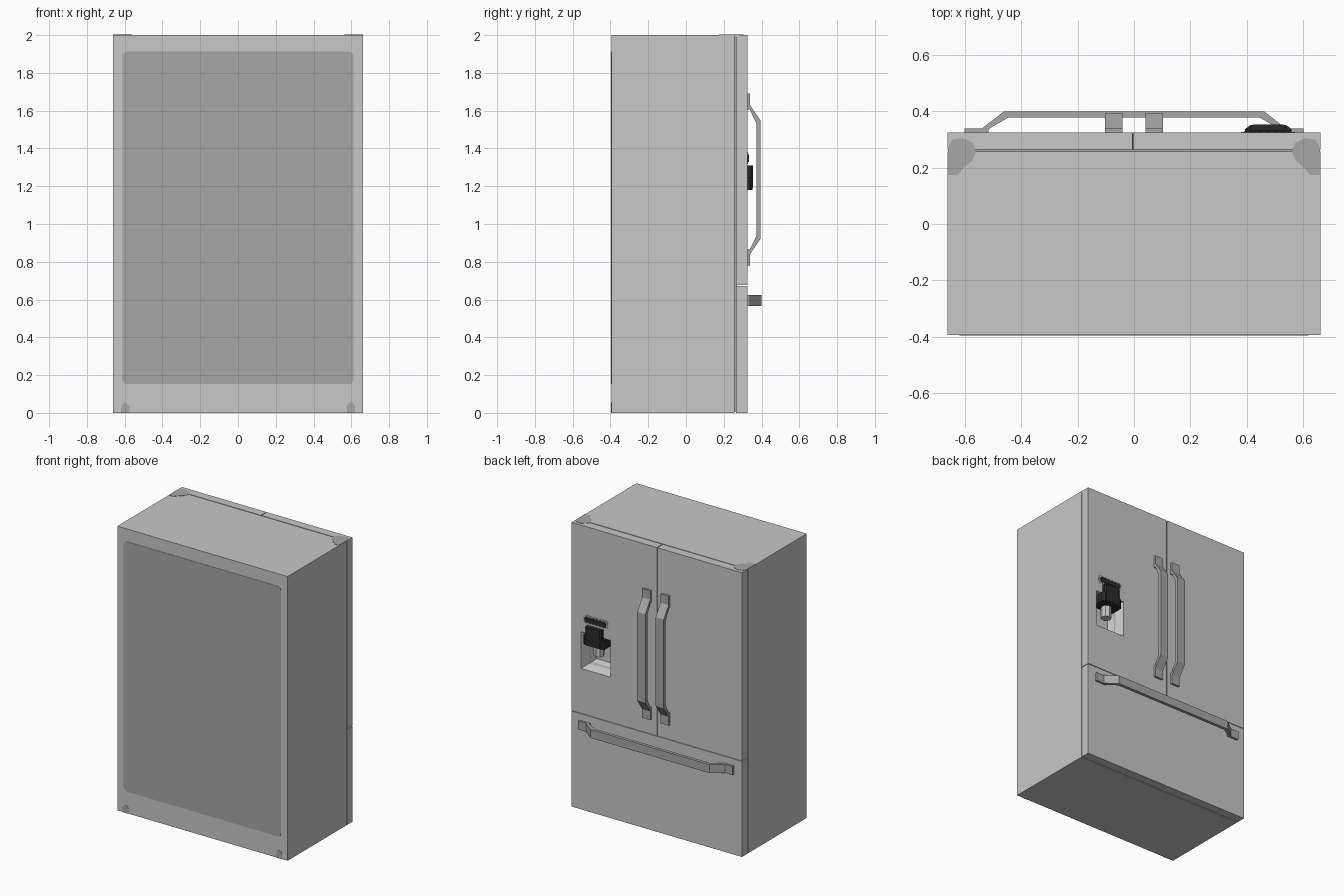
import bpy, bmesh, math
from mathutils import Vector

if "Cube" in bpy.data.objects:
    bpy.data.objects.remove(bpy.data.objects["Cube"])


def material(name, v):
    m = bpy.data.materials.new(name)
    m.diffuse_color = (v, v, v, 1)
    m.use_nodes = True
    m.node_tree.nodes["Principled BSDF"].inputs["Base Color"].default_value = m.diffuse_color
    return m


LIGHT = material("light grey steel", 0.58)
MID = material("mid grey", 0.39)
BLACK = material("black plastic", 0.022)


def finish(name, bm, mat):
    bmesh.ops.recalc_face_normals(bm, faces=bm.faces)
    me = bpy.data.meshes.new(name)
    bm.to_mesh(me)
    bm.free()
    me.materials.append(mat)
    ob = bpy.data.objects.new(name, me)
    bpy.context.collection.objects.link(ob)
    return ob


def prism(name, pts, axis, lo, hi, mat):
    """Extrude a 2D outline along an axis; the outline uses the other two axes in order."""
    bm = bmesh.new()

    def ring(d):
        out = []
        for p in pts:
            co = list(p)
            co.insert(axis, d)
            out.append(bm.verts.new(co))
        return out
    a, b = ring(lo), ring(hi)
    bm.faces.new(a)
    bm.faces.new(b)
    n = len(pts)
    for i in range(n):
        j = (i + 1) % n
        bm.faces.new((a[i], a[j], b[j], b[i]))
    return finish(name, bm, mat)


def box(name, x0, x1, y0, y1, z0, z1, mat):
    return prism(name, [(x0, y0), (x1, y0), (x1, y1), (x0, y1)], 2, z0, z1, mat)


def rounded(x0, x1, z0, z1, r, n=5):
    pts = []
    corners = ((x1 - r, z1 - r), (x0 + r, z1 - r), (x0 + r, z0 + r), (x1 - r, z0 + r))
    for k, (cx, cz) in enumerate(corners):
        for i in range(n):
            a = math.pi / 2 * (k + i / (n - 1))
            pts.append((cx + r * math.cos(a), cz + r * math.sin(a)))
    return pts


def bar_profile(c, half, bar, y_out):
    """Handle outline: mounting pads, sloped legs and raised bar, mirrored about c."""
    side = [(bar - 0.015, y_out - 0.022), (half - 0.085, 0.338), (half - 0.085, 0.324),
            (half, 0.324), (half, 0.34), (half - 0.062, 0.34), (bar, y_out)]
    return [(c + u, y) for u, y in side] + [(c - u, y) for u, y in reversed(side)]


W, BACK, FRONT = 0.663, -0.395, 0.325

# Cabinet, door seal, doors and freezer drawer
cabinet = box("cabinet", -W, W, BACK, 0.258, 0, 2, LIGHT)
seal = box("door_seal", -W + 0.008, W - 0.008, 0.25, 0.27, 0.008, 1.99, MID)
box("left_door", -W, -0.007, 0.264, FRONT, 0.676, 2, LIGHT)
right_door = box("right_door", -0.001, W, 0.264, FRONT, 0.676, 2, LIGHT)
box("freezer_drawer", -W, W, 0.264, FRONT, 0, 0.672, LIGHT)
box("door_gap_strip", -0.007, -0.001, 0.264, 0.321, 0.676, 1.998, BLACK)

# Tapered dispenser niche cut through door and seal into the cabinet
bm = bmesh.new()
for y, x0, x1, z0, z1 in ((0.35, 0.35, 0.60, 0.983, 1.25), (0.215, 0.405, 0.545, 1.03, 1.25)):
    for x in (x0, x1):
        for z in (z0, z1):
            bm.verts.new((x, y, z))
bmesh.ops.convex_hull(bm, input=bm.verts)
cutter = finish("niche_cutter", bm, LIGHT)
cutter.hide_render = True
for ob in (cabinet, seal, right_door):
    mod = ob.modifiers.new("niche", 'BOOLEAN')
    mod.operation = 'DIFFERENCE'
    mod.solver = 'EXACT'
    mod.object = cutter
    bpy.context.view_layer.objects.active = ob
    bpy.ops.object.modifier_apply(modifier=mod.name)
bpy.data.objects.remove(cutter)

# Dispenser head, wider lower collar and spout
prism("dispenser_head", [(0.415, 0.23), (0.54, 0.23), (0.54, 0.345), (0.53, 0.354),
                         (0.425, 0.354), (0.415, 0.345)], 2, 1.19, 1.31, BLACK)
prism("dispenser_collar", [(0.395, 0.25), (0.56, 0.25), (0.56, 0.338), (0.54, 0.352),
                           (0.415, 0.352), (0.395, 0.338)], 2, 1.18, 1.245, BLACK)
spout = [(0.477 + 0.035 * math.cos(math.pi * i / 4), 0.285 + 0.035 * math.sin(math.pi * i / 4))
         for i in range(8)]
prism("dispenser_spout", spout, 2, 1.10, 1.185, LIGHT)

# Control panel with a row of buttons
prism("control_plate", rounded(0.38, 0.573, 1.318, 1.378, 0.02), 1, 0.32, 0.327, MID)
for i in range(6):
    cx = 0.41 + i * 0.0268
    pts = [(cx + 0.0165 * math.cos(math.pi * k / 5), 1.348 + 0.021 * math.sin(math.pi * k / 5))
           for k in range(10)]
    prism("control_button", pts, 1, 0.32, 0.333, BLACK)

# Handles
for s, side in ((-1, "left"), (1, "right")):
    pts = [(y, z) for z, y in bar_profile(1.235, 0.455, 0.312, 0.395)]
    lo, hi = sorted((s * 0.04, s * 0.103))
    prism(side + "_door_handle", pts, 0, lo, hi, MID)
prism("drawer_handle", bar_profile(0, 0.602, 0.463, 0.40), 2, 0.565, 0.625, MID)

# Rear panel
prism("rear_panel", rounded(-0.612, 0.612, 0.152, 1.912, 0.025), 1, BACK - 0.002, BACK + 0.01, MID)

# Hinge covers on top and foot covers at the rear
for s, side in ((-1, "left"), (1, "right")):
    hinge = [(0.662, 0.175), (0.625, 0.175), (0.605, 0.20), (0.575, 0.225), (0.56, 0.26),
             (0.575, 0.29), (0.61, 0.305), (0.645, 0.30), (0.662, 0.27)]
    prism(side + "_hinge_cover", [(s * x, y) for x, y in hinge], 2, 1.99, 2.002, MID)
    foot = [(0.575, 0), (0.575, 0.035), (0.59, 0.055), (0.605, 0.055), (0.62, 0.035), (0.62, 0)]
    prism(side + "_foot_cover", [(s * x, z) for x, z in foot], 1, BACK - 0.002, BACK + 0.01, MID)
